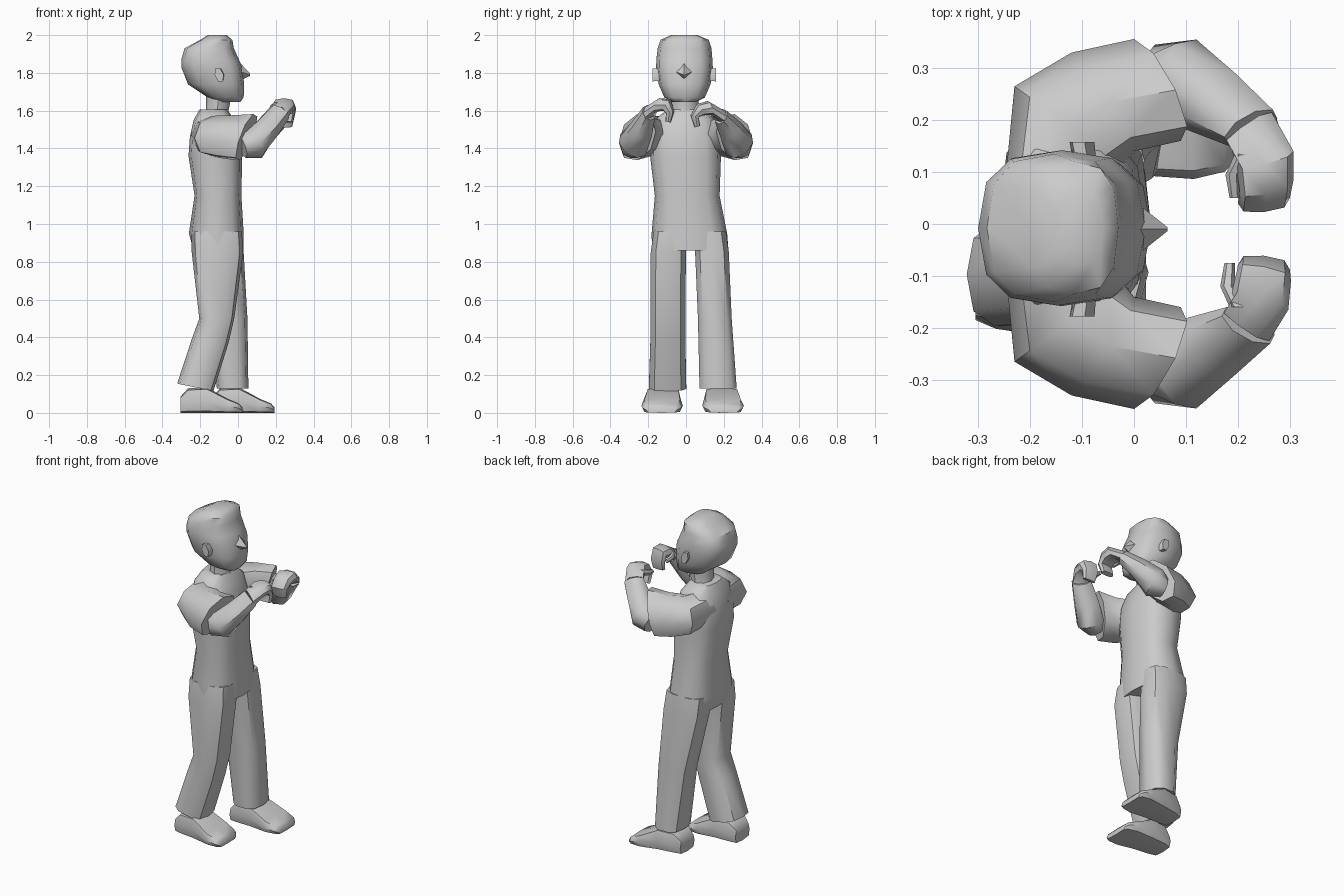
import bpy, bmesh
from math import cos, sin, pi, radians
from mathutils import Vector as V


def ring(c, u, v, n, p, turn=0.0):
    """Superellipse section spanned by half-axes u and v around c."""
    out = []
    for i in range(n):
        a = 2 * pi * i / n + turn
        s, t = cos(a), sin(a)
        s = abs(s) ** p * (1 if s > 0 else -1)
        t = abs(t) ** p * (1 if t > 0 else -1)
        out.append(V(c) + V(u) * s + V(v) * t)
    return out


def loft(name, sections, n=10, p=1.0, turn=0.0, angle=45):
    """Skin a list of (centre, u, v) sections and cap both ends."""
    bm = bmesh.new()
    rings = [[bm.verts.new(q) for q in ring(*s, n, p, turn)] for s in sections]
    for a, b in zip(rings, rings[1:]):
        for i in range(n):
            j = (i + 1) % n
            bm.faces.new((a[i], a[j], b[j], b[i]))
    bm.faces.new(rings[0][::-1])
    bm.faces.new(rings[-1])
    bmesh.ops.recalc_face_normals(bm, faces=bm.faces)
    me = bpy.data.meshes.new(name)
    bm.to_mesh(me)
    bm.free()
    ob = bpy.data.objects.new(name, me)
    bpy.context.collection.objects.link(ob)
    bpy.ops.object.select_all(action='DESELECT')
    ob.select_set(True)
    bpy.context.view_layer.objects.active = ob
    bpy.ops.object.shade_smooth_by_angle(angle=radians(angle))
    return ob


def box(z, x0, x1, y0, y1, tilt=0.0):
    """Level section from its extents; tilt lifts the back edge."""
    return (((x0 + x1) / 2, (y0 + y1) / 2, z),
            ((x1 - x0) / 2, 0, -tilt), (0, (y1 - y0) / 2, 0))


# head
loft("head", [
    box(1.645, -.10, .012, -.07, .05), box(1.67, -.16, .03, -.115, .10),
    box(1.74, -.265, .033, -.145, .13), box(1.83, -.30, .022, -.158, .142),
    box(1.87, -.30, .005, -.157, .14), box(1.93, -.283, -.022, -.15, .135),
    box(1.975, -.20, -.03, -.135, .12), box(2.0, -.16, -.06, -.08, .06)],
    n=12, p=.75)
loft("nose", [((.0, -.01, 1.81), (0, .055, 0), (0, 0, .055)),
              ((.064, -.01, 1.79), (0, .004, 0), (0, 0, .006))], n=4)
loft("neck", [box(1.53, -.19, -.03, -.09, .08), box(1.60, -.17, -.05, -.075, .065),
              box(1.70, -.17, -.03, -.08, .07)], n=8)

# torso
loft("torso", [
    box(.86, -.235, .03, -.18, .225), box(.95, -.26, .03, -.182, .218),
    box(1.15, -.23, .018, -.165, .178), box(1.36, -.262, .022, -.19, .185),
    box(1.46, -.255, .01, -.19, .18), box(1.55, -.235, -.02, -.17, .16),
    box(1.605, -.205, -.055, -.10, .09)], n=12, p=.75)

# trouser legs: the right one trails, the left one stands forward
loft("right_trouser_leg", [
    box(.96, -.245, .02, -.175, .015), box(.85, -.245, .028, -.19, .003),
    box(.5, -.205, -.02, -.19, -.0), box(.38, -.245, -.05, -.192, -.0, .01),
    box(.135, -.322, -.13, -.2, .005, .02)], p=.7)
loft("left_trouser_leg", [
    box(.96, -.24, .02, .03, .215), box(.85, -.235, .03, .045, .23),
    box(.5, -.155, .05, .06, .245), box(.13, -.112, .055, .068, .272)], p=.7)

# shoes: heel-to-toe sections
for name, x, y, out in (("right_shoe", -.305, -.115, -.015), ("left_shoe", -.135, .18, .022)):
    secs = []
    for dx, w, h in ((0, .07, .085), (.04, .085, .13), (.14, .095, .135),
                     (.25, .11, .075), (.31, .10, .05), (.328, .08, .03)):
        secs.append(((x + dx, y + out * dx / .33, h / 2), (0, w, 0), (0, 0, h / 2)))
    loft(name, secs, n=8, p=.45)

for side, s in (("right", -1), ("left", 1)):
    def m(x, y, z):
        return (x, s * y, z)

    # ear
    loft(side + "_ear", [
        ((-.095, -.01 + s * .13, 1.79), (.022, 0, 0), (-.006, 0, .038)),
        ((-.10, -.01 + s * .168, 1.79), (.024, 0, 0), (-.008, 0, .04))], n=6)

    # short sleeve wrapping forward from the shoulder
    loft(side + "_sleeve", [
        (m(-.15, .09, 1.47), m(.10, .03, 0), (0, 0, .10)),
        (m(-.125, .19, 1.465), m(.105, -.075, .01), (.0, 0, .108)),
        (m(-.06, .235, 1.46), m(.06, -.095, .02), (.015, 0, .115)),
        (m(.045, .258, 1.46), m(.045, -.098, .03), (.035, 0, .122))], n=8, p=.95)

    # forearm
    right = s < 0
    wrist = m(.22, .195, 1.59) if right else m(.225, .185, 1.57)
    loft(side + "_forearm", [
        (m(.02, .285, 1.41), m(.02, .06, 0), m(.02, .01, -.06)),
        (m(.085, .28, 1.42), m(.035, .075, .01), m(.042, -.02, -.07)),
        (m(.15, .235, 1.50), m(.045, .055, .005), m(.04, -.02, -.05)),
        (wrist, m(.042, .035, 0), m(.03, -.01, -.04))], n=8)

    # hand curling down into fingers
    if right:
        hand = [wrist, m(.242, .15, 1.63), m(.25, .10, 1.63), m(.25, .083, 1.59), m(.25, .095, 1.54)]
    else:
        hand = [wrist, m(.252, .125, 1.615), m(.255, .075, 1.605), m(.25, .045, 1.57), m(.245, .06, 1.515)]
    axes = [(m(.04, .03, 0), m(.02, .0, -.035)), (m(.055, .015, 0), m(0, .01, -.036)),
            (m(.052, .01, 0), m(0, .018, -.03)), (m(.05, .005, 0), m(0, .022, -.005)),
            (m(.042, .0, 0), m(0, .015, .004))]
    loft(side + "_hand", [(c, u, v) for c, (u, v) in zip(hand, axes)], n=8, p=.7)

    # thumb
    k = V(hand[1])
    loft(side + "_thumb", [
        (k + V(m(-.04, .01, -.005)), (.018, 0, 0), (0, 0, .02)),
        (k + V(m(-.062, -.03, -.015)), (.014, 0, 0), (0, 0, .018)),
        (k + V(m(-.058, -.075, -.025)), (.01, 0, 0), (0, 0, .012))], n=6)
